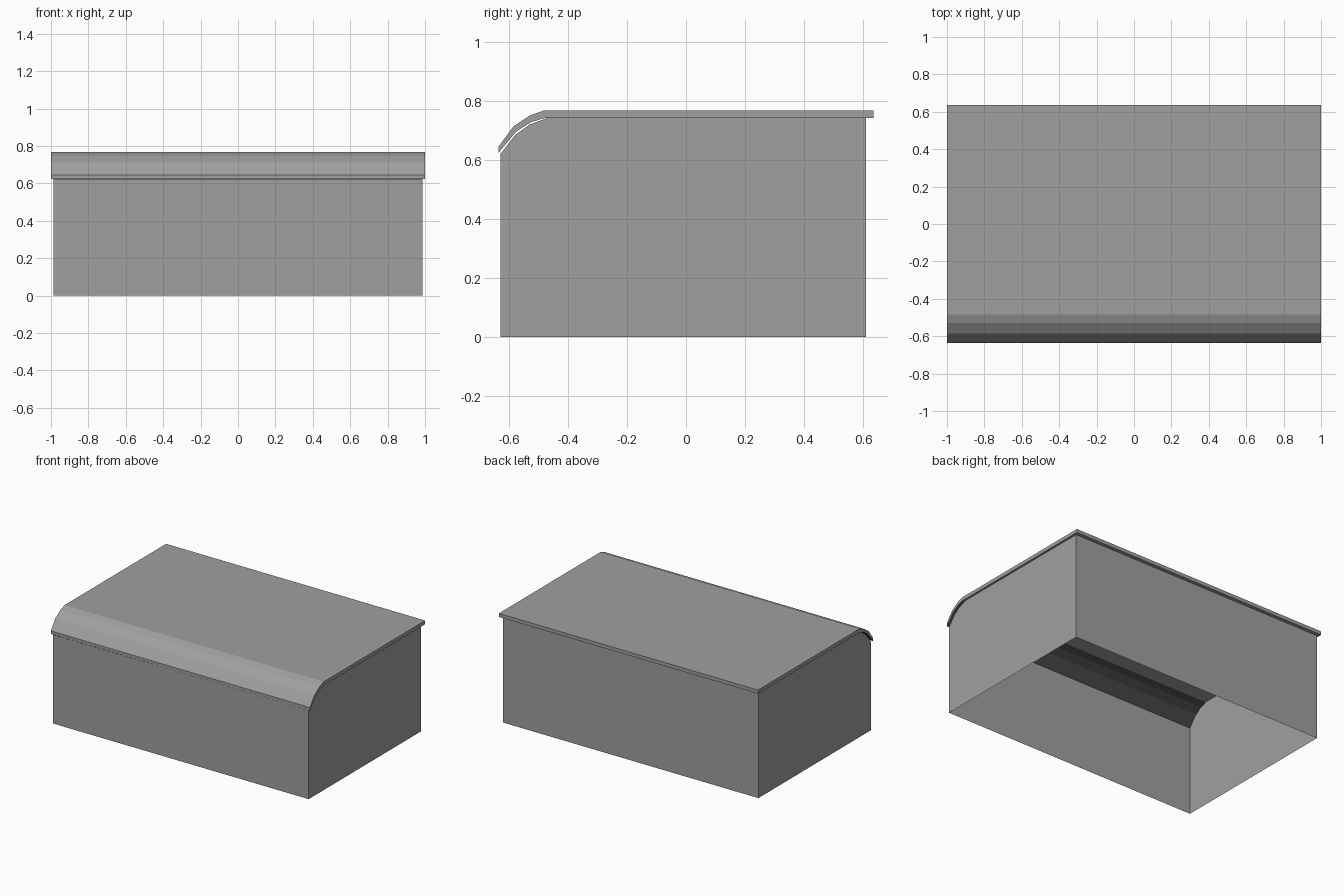
import bpy, bmesh

if "Cube" in bpy.data.objects:
    bpy.data.objects.remove(bpy.data.objects["Cube"])


def material(name, value):
    m = bpy.data.materials.new(name)
    m.diffuse_color = (value, value, value, 1)
    m.use_nodes = True
    m.node_tree.nodes["Principled BSDF"].inputs["Base Color"].default_value = m.diffuse_color
    return m


grey = material("mid grey", 0.35)
dark = material("dark grey", 0.08)


def build(name, profile, half, skip_sides=(), dark_sides=(), caps=True):
    """Extrude a (y, z) outline along x; sides are numbered from their first point."""
    bm = bmesh.new()
    left = [bm.verts.new((-half, y, z)) for y, z in profile]
    right = [bm.verts.new((half, y, z)) for y, z in profile]
    n = len(profile)
    for i in range(n):
        if i in skip_sides:
            continue
        j = (i + 1) % n
        f = bm.faces.new((left[i], left[j], right[j], right[i]))
        f.material_index = 1 if i in dark_sides else 0
    if caps:
        bm.faces.new(left[::-1])
        bm.faces.new(right)
    bmesh.ops.recalc_face_normals(bm, faces=bm.faces[:])
    mesh = bpy.data.meshes.new(name)
    bm.to_mesh(mesh)
    bm.free()
    mesh.materials.append(grey)
    mesh.materials.append(dark)
    obj = bpy.data.objects.new(name, mesh)
    bpy.context.collection.objects.link(obj)
    return obj


# Cabinet: four thin walls, open below and above, side walls follow the curve
cabinet = [(-0.629, 0), (-0.629, 0.62), (-0.578, 0.685), (-0.53, 0.72),
           (-0.47, 0.742), (0.61, 0.742), (0.61, 0)]
build("cabinet_walls", cabinet, 0.986, skip_sides=(1, 2, 3, 4, 6))

# Worktop: slab with a rolled front edge, dark under the curve
worktop = [(-0.635, 0.645), (-0.585, 0.713), (-0.53, 0.75), (-0.483, 0.767),
           (0.635, 0.767), (0.635, 0.742), (-0.478, 0.742), (-0.525, 0.728),
           (-0.575, 0.696), (-0.635, 0.624)]
build("worktop", worktop, 1.0, dark_sides=(6, 7, 8))
